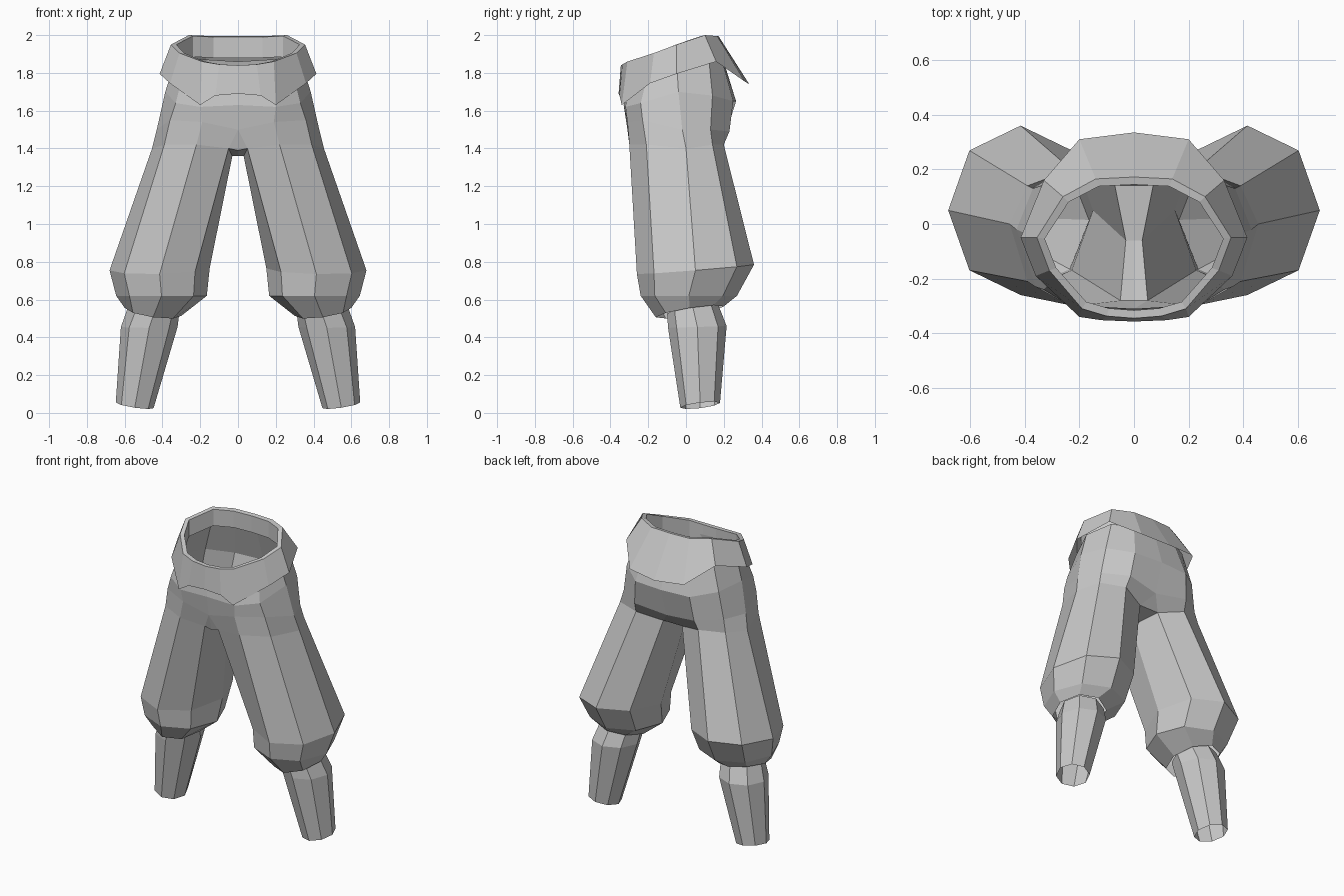
import bpy, bmesh, math

if "Cube" in bpy.data.objects:
    bpy.data.objects.remove(bpy.data.objects["Cube"])

grey = bpy.data.materials.new("cloth_grey")
grey.diffuse_color = (0.58, 0.58, 0.58, 1)
grey.use_nodes = True
grey.node_tree.nodes["Principled BSDF"].inputs["Base Color"].default_value = grey.diffuse_color


def ring(cx, cy, cz, rx, ry, slope_x=0.0, slope_y=0.0):
    """Tilted octagon, starting at the inner front corner, counterclockwise."""
    pts = []
    for i in range(8):
        a = math.radians(-135 + 45 * i)
        dx, dy = rx * math.cos(a), ry * math.sin(a)
        pts.append((cx + dx, cy + dy, cz + slope_x * dx + slope_y * dy))
    return pts


def loft(bm, rows, closed):
    """Join rows of vertices, listed from top to bottom, with quads."""
    for top, low in zip(rows, rows[1:]):
        n = min(len(top), len(low))
        for i in range(n if closed else n - 1):
            j = (i + 1) % n
            bm.faces.new((top[i], low[i], low[j], top[j]))


def add_rows(bm, rows):
    return [[bm.verts.new(p) for p in row] for row in rows]


def finish(bm, name):
    """Make an object from one half, mirrored across x."""
    me = bpy.data.meshes.new(name)
    bm.to_mesh(me)
    bm.free()
    me.materials.append(grey)
    ob = bpy.data.objects.new(name, me)
    bpy.context.collection.objects.link(ob)
    mod = ob.modifiers.new("mirror", 'MIRROR')
    mod.use_clip = True
    mod.merge_threshold = 0.001


# Trousers: hip rows run from front centre round the side to back centre
hips = [
    [(0, -.31, 1.78), (.17, -.30, 1.78), (.29, -.20, 1.80), (.335, -.05, 1.86),
     (.28, .12, 1.88), (.16, .19, 1.87), (0, .20, 1.86)],
    [(0, -.33, 1.63), (.20, -.32, 1.62), (.33, -.24, 1.64), (.385, -.04, 1.70),
     (.34, .14, 1.68), (.20, .25, 1.65), (0, .265, 1.65)],
    [(0, -.31, 1.50), (.19, -.31, 1.54), (.36, -.23, 1.55), (.43, -.02, 1.50),
     (.37, .13, 1.50), (.22, .23, 1.49), (0, .205, 1.46)],
]
# Top of the thigh, closed by an inner point under the crotch
thigh_top = [(.05, -.28, 1.40), (.22, -.30, 1.42), (.39, -.21, 1.42), (.455, 0, 1.40),
             (.39, .14, 1.42), (.23, .20, 1.42), (.07, .14, 1.38), (.03, -.06, 1.36)]
bm = bmesh.new()
hip_rows = add_rows(bm, hips)
leg_rows = add_rows(bm, [
    thigh_top,
    ring(.415, .05, .76, .265, .31, -.02, .08),     # widest part of the leg
    ring(.405, .015, .62, .24, .255, 0, 0),         # gathered hem
    ring(.45, .02, .535, .15, .18, .14, .16),       # cuff opening
])
loft(bm, hip_rows + leg_rows[:1], False)
loft(bm, leg_rows, True)
# Crotch strip
last, top = hip_rows[-1], leg_rows[0]
f0, e0, d0 = [bm.verts.new(p) for p in
              ((0, -.28, 1.39), (0, -.06, 1.36), (0, .14, 1.38))]
bm.faces.new((last[0], f0, top[0]))
bm.faces.new((f0, e0, top[7], top[0]))
bm.faces.new((e0, d0, top[6], top[7]))
bm.faces.new((last[6], top[6], d0))
finish(bm, "trousers")

# Shins: open tapered tubes
bm = bmesh.new()
loft(bm, add_rows(bm, [
    ring(.445, .035, .55, .135, .135, .12, .18),
    ring(.47, .06, .455, .15, .155, 0, .03),
    ring(.547, .075, .04, .10, .105, .15, .12),
]), True)
finish(bm, "shins")

# Waist sash: rolled top rim with a flared lower edge, front centre to back centre
rim = [(0, -.345, 1.84), (.10, -.337, 1.845), (.19, -.31, 1.86), (.31, -.17, 1.905),
       (.355, -.05, 1.95), (.26, .10, 2.0), (.14, .165, 1.995), (0, .172, 1.995)]
hem = [(0, -.357, 1.69), (.12, -.352, 1.68), (.20, -.34, 1.63), (.36, -.19, 1.745),
       (.415, -.05, 1.795), (.33, .16, 1.86), (.20, .31, 1.755), (0, .335, 1.74)]
inner = [(x * .92, -.08 + (y + .08) * .89, z + .005 * (y < 0) - .005) for x, y, z in rim]
lip = [(x, y, z - .11) for x, y, z in inner]
bm = bmesh.new()
loft(bm, add_rows(bm, [lip, inner, rim, hem]), False)
finish(bm, "waist_sash")
